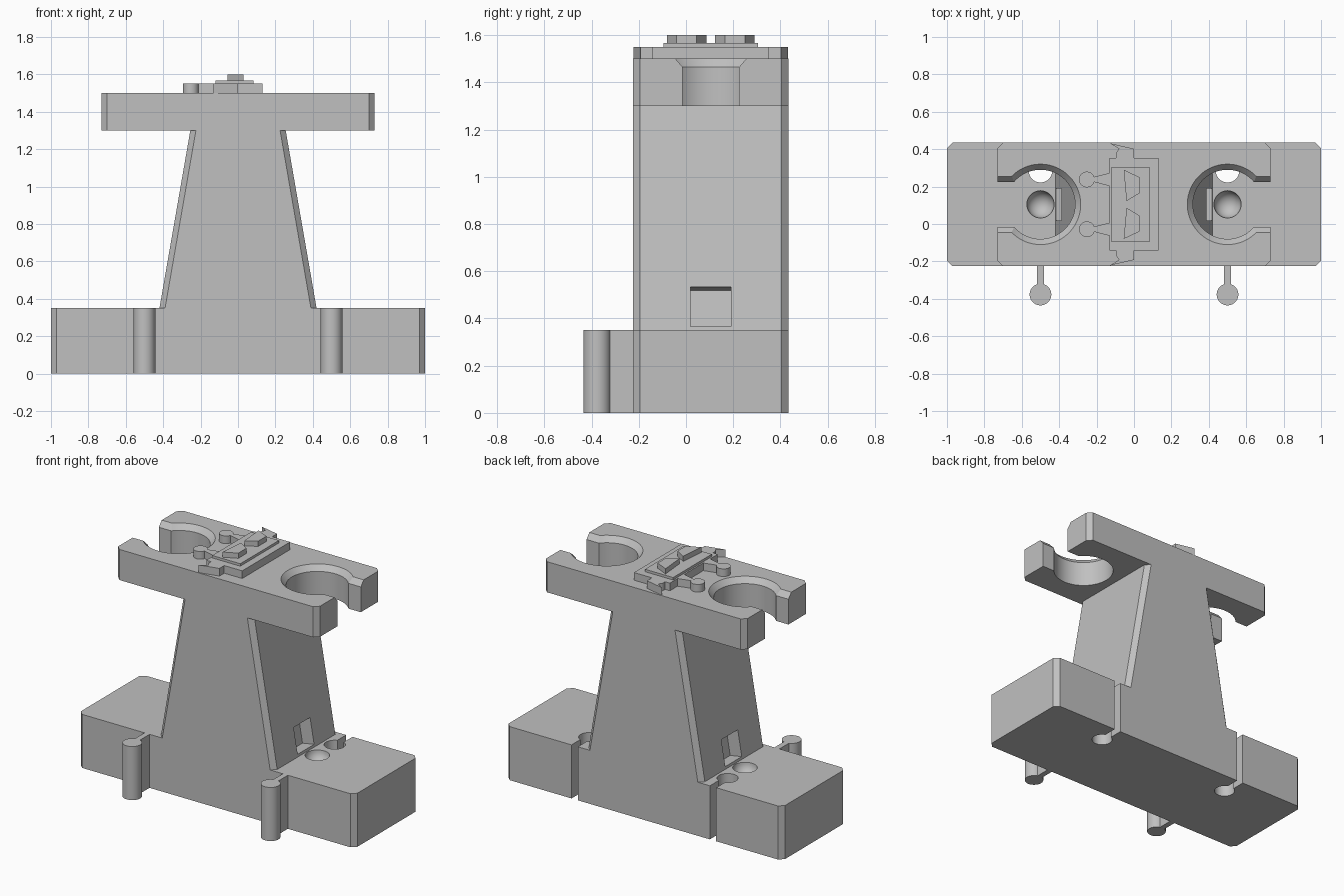
import bpy
import bmesh
from math import asin, pi, cos, sin, atan2
from mathutils import Matrix, Vector

if "Cube" in bpy.data.objects:
    bpy.data.objects.remove(bpy.data.objects["Cube"], do_unlink=True)

grey = bpy.data.materials.new("plain grey")
grey.use_nodes = True
COLOUR = (0.53, 0.53, 0.53, 1)
grey.diffuse_color = COLOUR
grey.node_tree.nodes["Principled BSDF"].inputs["Base Color"].default_value = COLOUR

FRONT, BACK = -0.225, 0.435
MID = (FRONT + BACK) / 2
BASE_TOP, NECK_TOP, PLATE_TOP = 0.35, 1.3, 1.5
HOLDER_X = 0.5


def add_object(name, bm):
    bmesh.ops.recalc_face_normals(bm, faces=bm.faces)
    mesh = bpy.data.meshes.new(name)
    bm.to_mesh(mesh)
    bm.free()
    mesh.materials.append(grey)
    obj = bpy.data.objects.new(name, mesh)
    bpy.context.collection.objects.link(obj)
    return obj


def loft(name, layers):
    """Closed solid through (outline, height) layers with equal point counts."""
    bm = bmesh.new()
    rings = [[bm.verts.new((x, y, z)) for x, y in outline] for outline, z in layers]
    n = len(rings[0])
    for low, high in zip(rings, rings[1:]):
        for i in range(n):
            j = (i + 1) % n
            bm.faces.new((low[i], low[j], high[j], high[i]))
    bm.faces.new(rings[0][::-1])
    bm.faces.new(rings[-1])
    return add_object(name, bm)


def prism(name, outline, z0, z1):
    return loft(name, [(outline, z0), (outline, z1)])


def clipped_rect(half, c=0.03):
    """Rectangle over the full depth with clipped corners."""
    return [(-half + c, FRONT), (half - c, FRONT), (half, FRONT + c), (half, BACK - c),
            (half - c, BACK), (-half + c, BACK), (-half, BACK - c), (-half, FRONT + c)]


def keyhole(centre, radius, half, length, turn=0.0, end_half=None, n=48):
    """Circle with a straight arm leaving it in the direction of turn."""
    end_half = half if end_half is None else end_half
    a = asin(half / radius)
    pts = [(radius * cos(a + (2 * pi - 2 * a) * i / n),
            radius * sin(a + (2 * pi - 2 * a) * i / n)) for i in range(n + 1)]
    pts += [(length, -end_half), (length, end_half)]
    c, s = cos(turn), sin(turn)
    return [(centre[0] + x * c - y * s, centre[1] + x * s + y * c) for x, y in pts]


def cut(obj, cutters):
    """Subtract the cutters, bake the result and remove them."""
    for cutter in cutters:
        cutter.hide_render = True
        mod = obj.modifiers.new("cut", 'BOOLEAN')
        mod.operation = 'DIFFERENCE'
        mod.solver = 'EXACT'
        mod.object = cutter
    bpy.context.view_layer.update()
    deps = bpy.context.evaluated_depsgraph_get()
    baked = bpy.data.meshes.new_from_object(obj.evaluated_get(deps))
    obj.modifiers.clear()
    obj.data = baked
    for cutter in cutters:
        bpy.data.objects.remove(cutter, do_unlink=True)


# Foot block with round sockets at the back and shallow ball seats on top
foot = prism("foot_block", clipped_rect(1.0), 0, BASE_TOP)
cutters = []
for side in (-1, 1):
    x = side * HOLDER_X
    socket = keyhole((x, BACK - 0.15), 0.063, 0.023, 0.2, pi / 2)
    cutters.append(prism("socket_cutter", socket, -0.1, BASE_TOP + 0.1))
    bm = bmesh.new()
    bmesh.ops.create_uvsphere(bm, u_segments=32, v_segments=16, radius=0.073,
                              matrix=Matrix.Translation((x, MID, BASE_TOP)))
    cutters.append(add_object("ball_cutter", bm))
cut(foot, cutters)

# Connector pegs on the front
for side, label in ((1, "left"), (-1, "right")):
    peg = keyhole((side * HOLDER_X, FRONT - 0.152), 0.058, 0.018, 0.152, pi / 2)
    prism("connector_peg_" + label, peg, 0, BASE_TOP)

# Tapered column with a square pocket sunk into each sloping side
LOW, HIGH = 0.42, 0.255
column = loft("column", [(clipped_rect(LOW), BASE_TOP), (clipped_rect(HIGH), NECK_TOP)])
lean = atan2(LOW - HIGH, NECK_TOP - BASE_TOP)
cutters = []
for side in (-1, 1):
    z = 0.45
    x = LOW - (z - BASE_TOP) * (LOW - HIGH) / (NECK_TOP - BASE_TOP)
    place = (Matrix.Translation((side * x, MID, z))
             @ Matrix.Rotation(-side * lean, 4, 'Y')
             @ Matrix.Diagonal(Vector((0.17, 0.17, 0.17, 1))))
    bm = bmesh.new()
    bmesh.ops.create_cube(bm, size=1, matrix=place)
    cutters.append(add_object("pocket_cutter", bm))
cut(column, cutters)

# Holder plate with two open, bevelled clips
plate = prism("holder_plate", clipped_rect(0.73), NECK_TOP, PLATE_TOP)
cutters = []
for side in (-1, 1):
    layers = []
    for z, grow in ((1.2, 0), (1.465, 0), (PLATE_TOP, 0.03), (1.535, 0.06)):
        turn = 0 if side > 0 else pi
        layers.append((keyhole((side * HOLDER_X, MID), 0.185 + grow, 0.12 + grow,
                               0.4, turn, n=64), z))
    cutters.append(loft("clip_cutter", layers))
cut(plate, cutters)

# Raised ornament: notched body, two knobs, panel and two wedges
half_outline = [(0.13, 0.247), (0, 0.247), (0, 0.297), (-0.13, 0.327),
                (-0.08, 0.297), (-0.095, 0.275), (-0.095, 0.247), (-0.13, 0.247)]
body = [(x, MID + y) for x, y in half_outline]
body += [(x, MID - y) for x, y in reversed(half_outline)]
prism("ornament_body", body, PLATE_TOP, 1.55)
panel = [(-0.12, MID - 0.2), (0.083, MID - 0.2), (0.083, MID + 0.2), (-0.12, MID + 0.2)]
prism("ornament_panel", panel, 1.55, 1.566)
wedge = [(-0.055, 0.185), (0.03, 0.145), (0.03, 0.06), (-0.04, 0.018)]
for side, label in ((1, "back"), (-1, "front")):
    prism("ornament_wedge_" + label, [(x, MID + side * y) for x, y in wedge], 1.566, 1.6)
    knob = keyhole((-0.252, MID + side * 0.133), 0.042, 0.014, 0.122, 0, 0.035)
    prism("ornament_knob_" + label, knob, PLATE_TOP, 1.55)

# Smooth the round walls and keep the edges sharp
bpy.ops.object.select_all(action='DESELECT')
for obj in bpy.context.scene.objects:
    if obj.type == 'MESH':
        obj.select_set(True)
        bpy.context.view_layer.objects.active = obj
bpy.ops.object.shade_smooth_by_angle(angle=pi / 6)
